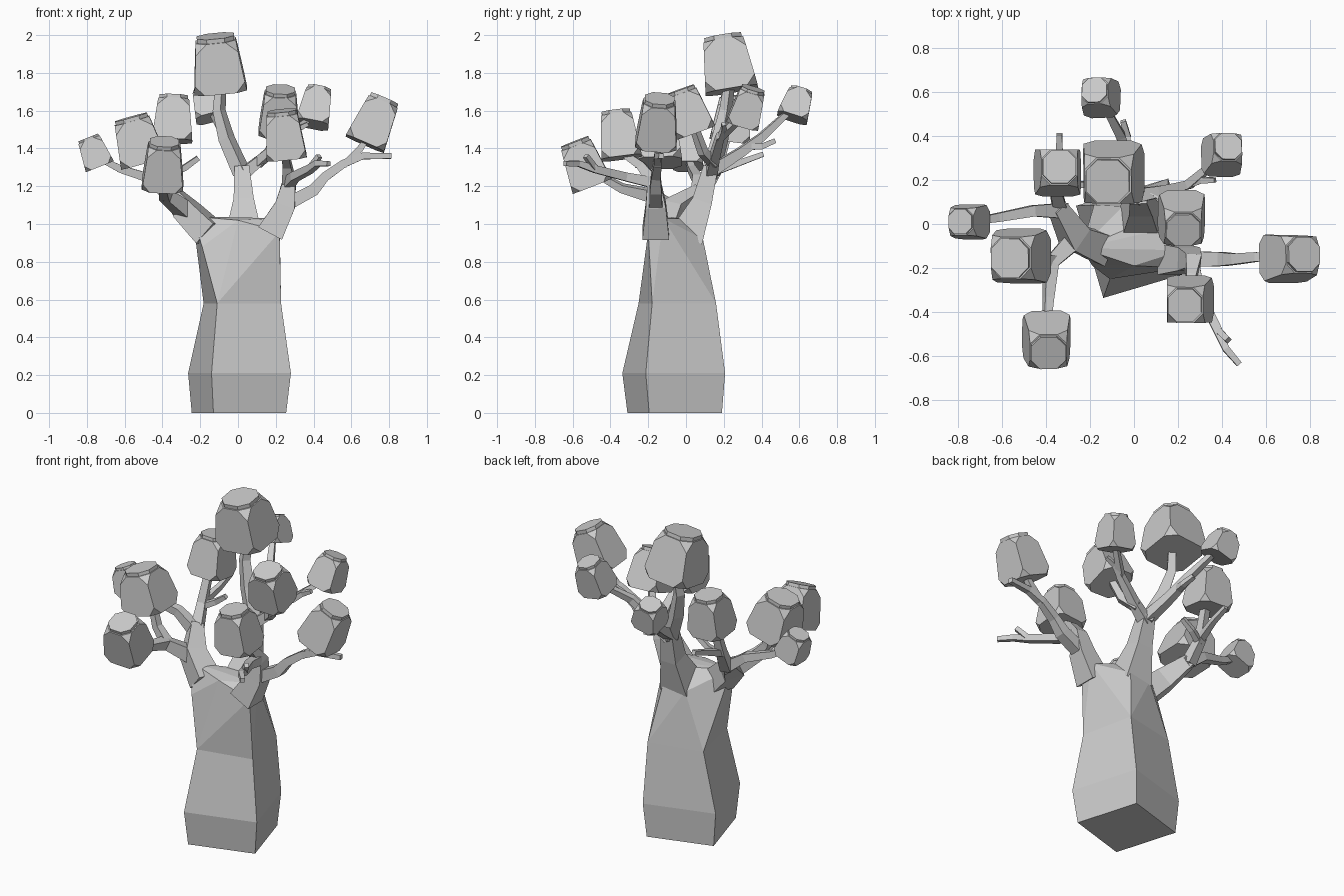
import bpy, bmesh
from mathutils import Vector, Matrix

cube = bpy.data.objects.get("Cube")
if cube:
    bpy.data.objects.remove(cube, do_unlink=True)

grey = bpy.data.materials.new("plain_grey")
grey.use_nodes = True
grey.diffuse_color = (0.6, 0.6, 0.6, 1)
grey.node_tree.nodes["Principled BSDF"].inputs["Base Color"].default_value = (0.6, 0.6, 0.6, 1)


def finish(bm, name):
    bmesh.ops.recalc_face_normals(bm, faces=bm.faces)
    mesh = bpy.data.meshes.new(name)
    bm.to_mesh(mesh)
    bm.free()
    mesh.materials.append(grey)
    obj = bpy.data.objects.new(name, mesh)
    bpy.context.collection.objects.link(obj)
    return obj


def bridge(bm, a, b):
    n = len(a)
    for i in range(n):
        bm.faces.new((a[i], a[(i + 1) % n], b[(i + 1) % n], b[i]))


def branch(name, *points):
    """Four-sided tapered limb; each point is x, y, z, radius."""
    bm = bmesh.new()
    pos = [Vector(p[:3]) for p in points]
    rings, last = [], None
    for i, p in enumerate(pos):
        t = Vector()
        if i:
            t += (p - pos[i - 1]).normalized()
        if i < len(pos) - 1:
            t += (pos[i + 1] - p).normalized()
        t.normalize()
        q = t.to_track_quat('Z', 'Y') if last is None else last.rotation_difference(t) @ q
        last = t
        r = points[i][3] * 0.71
        rings.append([bm.verts.new(p + q @ Vector((sx * r, sy * r, 0)))
                      for sx, sy in ((-1, -1), (1, -1), (1, 1), (-1, 1))])
        if i:
            bridge(bm, rings[-2], rings[-1])
    bm.faces.new(rings[0][::-1])
    bm.faces.new(rings[-1])
    return finish(bm, name)


def leaf_clump(name, centre, axis, width, height):
    """Tapered block with cut corners and a thin raised cap."""
    bm = bmesh.new()
    bmesh.ops.create_cube(bm, size=1)
    for v in bm.verts:
        k = width * (0.76 if v.co.z > 0 else 1)
        v.co = Vector((v.co.x * k, v.co.y * k, v.co.z * height * 0.93))
    bmesh.ops.bevel(bm, geom=bm.verts[:], offset=width * 0.2, segments=1, affect='VERTICES')
    top = max(bm.faces, key=lambda f: f.calc_center_median().z)
    bmesh.ops.inset_individual(bm, faces=[top], thickness=width * 0.03)
    top = bmesh.ops.extrude_discrete_faces(bm, faces=[top])["faces"][0]
    bmesh.ops.translate(bm, verts=top.verts, vec=(0, 0, height * 0.08))
    bmesh.ops.remove_doubles(bm, verts=bm.verts, dist=0.0001)
    rot = Vector((0, 0, 1)).rotation_difference(Vector(axis)).to_matrix().to_4x4()
    bmesh.ops.transform(bm, verts=bm.verts, matrix=Matrix.Translation(centre) @ rot)
    return finish(bm, name)


# Trunk: twisted square rings
bm = bmesh.new()
rings = []
for cx, cy, ux, uy, z in ((0.005, -0.06, -0.135, -0.25, 0), (0.008, -0.065, -0.148, -0.272, 0.21),
                          (0.023, -0.046, -0.133, -0.205, 0.58)):
    rings.append([bm.verts.new((cx + x, cy + y, z)) for x, y in
                  ((ux, uy), (-uy, ux), (-ux, -uy), (uy, -ux))])
bm.faces.new(rings[0][::-1])
bm.faces.new(rings[2])
bridge(bm, rings[0], rings[1])
bridge(bm, rings[1], rings[2])
fork_base = [v.co.copy() for v in rings[2]]
finish(bm, "trunk")

# Fork: hull from the trunk up to the roots of the three limbs
bm = bmesh.new()
for p in fork_base + [(-.19, -.19, .88), (-.24, -.11, 1.04), (-.15, -.03, .95), (.22, -.2, .96),
                      (.22, -.12, 1.03), (.1, .09, .92), (-.05, .08, .92), (-.05, -.03, 1.03),
                      (.1, -.03, 1.03), (0, -.19, 1.02)]:
    bm.verts.new(p)
bmesh.ops.convex_hull(bm, input=bm.verts)
finish(bm, "trunk_fork")

# Main limbs
branch("left_side_limb", (-.15, -.11, .95, .1), (-.27, -.06, 1.07, .085), (-.35, .08, 1.17, .05))
branch("right_side_limb", (.17, -.16, .95, .1), (.25, -.16, 1.1, .075), (.27, -.17, 1.22, .05),
       (.26, -.24, 1.31, .032), (.25, -.34, 1.38, .025))
branch("back_limb", (.03, .0, .93, .13), (.03, .085, 1.12, .075), (.02, .13, 1.3, .055))

# Branches of the back limb
branch("crown_branch", (.02, .13, 1.27, .05), (-.06, .18, 1.45, .045), (-.1, .21, 1.6, .035),
       (-.09, .23, 1.74, .03))
branch("rear_branch", (.02, .13, 1.28, .045), (-.03, .29, 1.38, .035), (-.06, .4, 1.46, .03),
       (-.14, .55, 1.6, .02))
branch("rear_twig", (-.04, .34, 1.41, .025), (-.03, .4, 1.41, .022), (-.05, .47, 1.44, .018))
branch("rear_side_branch", (.02, .13, 1.26, .045), (.13, .15, 1.35, .035), (.25, .18, 1.46, .028),
       (.38, .29, 1.56, .02))
branch("rear_side_twig", (.25, .18, 1.45, .022), (.31, .2, 1.5, .02), (.37, .2, 1.53, .015))
branch("inner_branch", (.1, .15, 1.32, .035), (.17, .09, 1.38, .03), (.21, .04, 1.52, .025))

# Branches of the right limb
branch("long_side_branch", (.25, -.16, 1.1, .05), (.4, -.16, 1.18, .045), (.46, -.16, 1.25, .035),
       (.56, -.15, 1.32, .03), (.66, -.15, 1.36, .025), (.81, -.13, 1.36, .02))
branch("long_side_stem", (.56, -.15, 1.31, .025), (.64, -.15, 1.39, .025), (.69, -.15, 1.46, .02))
branch("front_branch", (.27, -.18, 1.22, .04), (.3, -.32, 1.25, .032), (.38, -.48, 1.29, .028),
       (.42, -.57, 1.32, .022), (.48, -.64, 1.32, .018))
branch("front_twig", (.38, -.48, 1.29, .022), (.43, -.53, 1.36, .018))

# Branches of the left limb
branch("far_side_branch", (-.32, .06, 1.14, .05), (-.46, .06, 1.24, .035), (-.62, .03, 1.29, .028),
       (-.74, .01, 1.35, .02))
branch("upper_branch", (-.34, .08, 1.15, .045), (-.36, .16, 1.28, .035), (-.35, .22, 1.48, .028))
branch("upper_twig", (-.36, .16, 1.28, .028), (-.34, .3, 1.33, .022), (-.34, .41, 1.37, .018))
branch("upper_short_twig", (-.36, .15, 1.26, .025), (-.28, .18, 1.3, .022), (-.21, .18, 1.35, .018))
branch("low_front_branch", (-.28, -.08, 1.07, .06), (-.38, -.18, 1.15, .045), (-.39, -.34, 1.19, .03),
       (-.4, -.48, 1.27, .022))
branch("low_side_branch", (-.37, -.17, 1.14, .04), (-.45, -.16, 1.23, .03), (-.49, -.15, 1.36, .025))

# Leaf clumps: centre, leaning axis, width, height
clumps = {
    "crown": ((-.105, .22, 1.84), (-.03, -.05, .3), .28, .29),
    "rear": ((-.16, .585, 1.63), (-.04, .05, .15), .165, .16),
    "rear_side": ((.41, .325, 1.615), (.04, .06, .2), .175, .2),
    "inner": ((.22, .015, 1.59), (.01, -.09, .25), .215, .24),
    "upper": ((-.345, .245, 1.55), (.01, .03, .24), .215, .24),
    "long_side": ((.72, -.15, 1.535), (.105, .02, .24), .22, .26),
    "front": ((.245, -.355, 1.465), (-.025, -.03, .24), .215, .25),
    "low_side": ((-.53, -.15, 1.435), (-.07, -.01, .25), .25, .25),
    "low_front": ((-.395, -.54, 1.31), (.01, -.09, .23), .22, .25),
    "far_side": ((-.76, .01, 1.375), (-.06, 0, .15), .16, .165),
}
for name, data in clumps.items():
    leaf_clump(name + "_leaf_clump", *data)
